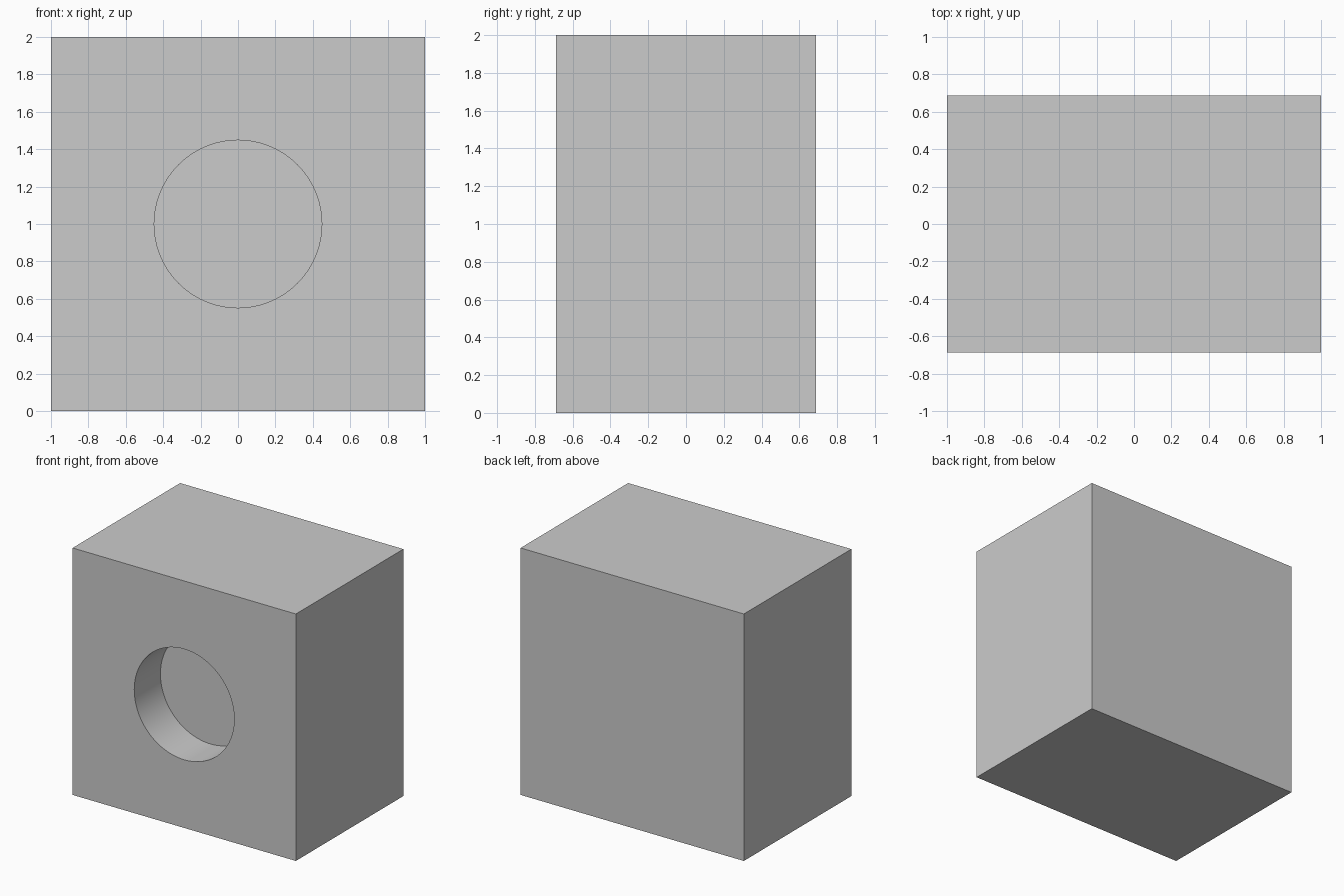
import bpy
from math import radians

if "Cube" in bpy.data.objects:
    bpy.data.objects.remove(bpy.data.objects["Cube"])

WIDTH, DEPTH, HEIGHT = 2.0, 1.376, 2.0
HOLE_RADIUS, HOLE_DEPTH = 0.448, 0.335
FRONT = -DEPTH / 2

# Solid block standing on the ground
bpy.ops.mesh.primitive_cube_add(size=1, location=(0, 0, HEIGHT / 2))
block = bpy.context.object
block.name = "block"
block.scale = (WIDTH, DEPTH, HEIGHT)
bpy.ops.object.transform_apply(location=False, rotation=False, scale=True)

# Cutter for the blind round recess in the front face
bpy.ops.mesh.primitive_cylinder_add(
    vertices=96, radius=HOLE_RADIUS, depth=HOLE_DEPTH * 2,
    location=(0, FRONT, HEIGHT / 2), rotation=(radians(90), 0, 0))
cutter = bpy.context.object
cutter.name = "recess_cutter"
cutter.hide_render = True

# Cut the recess, then remove the cutter
cut = block.modifiers.new("recess", 'BOOLEAN')
cut.operation = 'DIFFERENCE'
cut.solver = 'EXACT'
cut.object = cutter
bpy.ops.object.select_all(action='DESELECT')
block.select_set(True)
bpy.context.view_layer.objects.active = block
bpy.ops.object.modifier_apply(modifier=cut.name)
bpy.data.objects.remove(cutter)

# Smooth recess wall, crisp edges elsewhere
bpy.ops.object.shade_smooth_by_angle(angle=radians(30))
